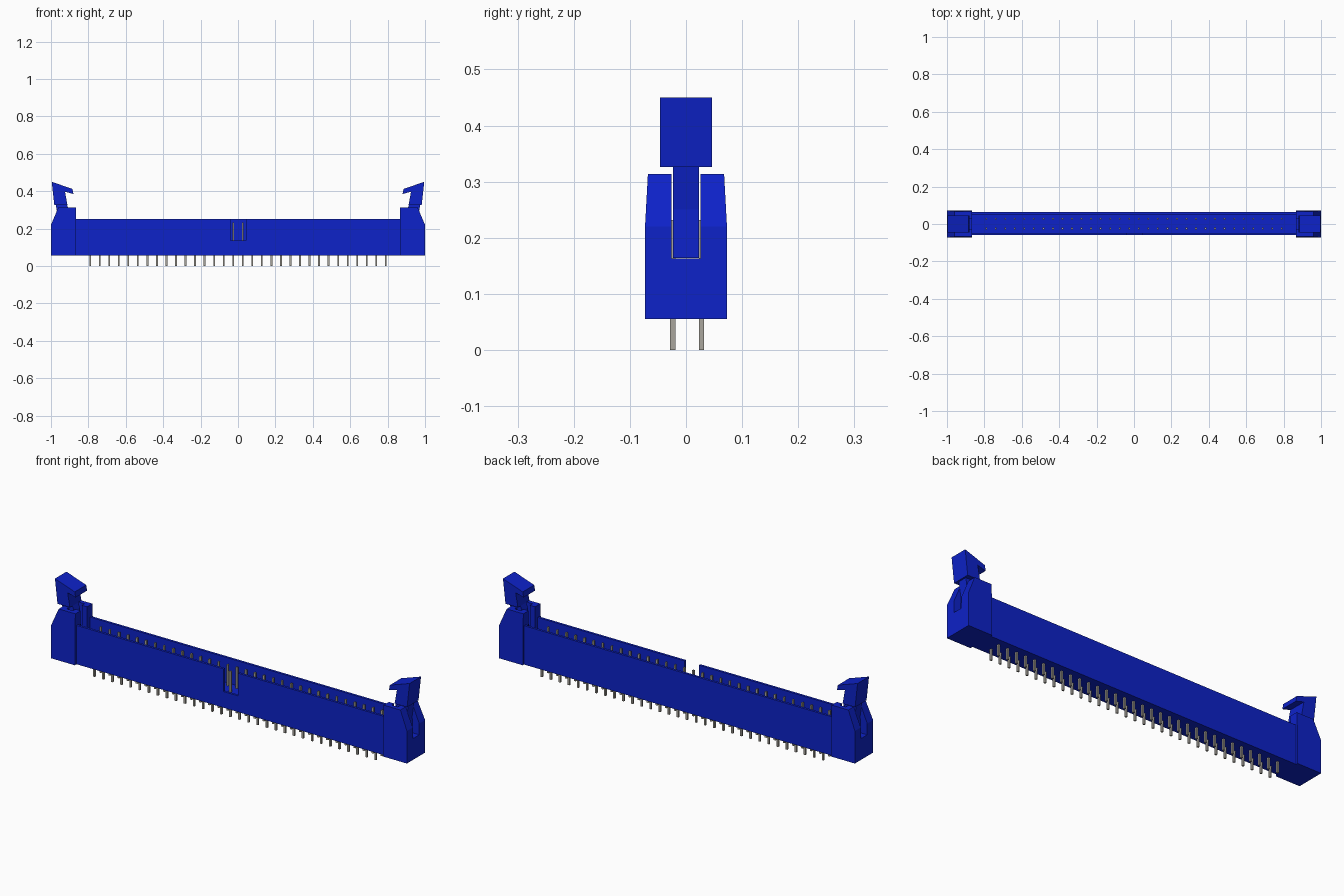
import bpy, bmesh
from mathutils import Vector

if "Cube" in bpy.data.objects:
    bpy.data.objects.remove(bpy.data.objects["Cube"], do_unlink=True)


def material(name, rgb, metallic=0.0):
    m = bpy.data.materials.new(name)
    m.use_nodes = True
    m.diffuse_color = (*rgb, 1)
    bsdf = next(n for n in m.node_tree.nodes if n.type == 'BSDF_PRINCIPLED')
    bsdf.inputs["Base Color"].default_value = (*rgb, 1)
    bsdf.inputs["Metallic"].default_value = metallic
    return m


BLUE = material("blue_plastic", (0.004, 0.016, 0.58))
GREY = material("pin_metal", (0.40, 0.38, 0.34))


def finish(name, bm, mat):
    bmesh.ops.recalc_face_normals(bm, faces=bm.faces)
    mesh = bpy.data.meshes.new(name)
    bm.to_mesh(mesh)
    bm.free()
    mesh.materials.append(mat)
    ob = bpy.data.objects.new(name, mesh)
    bpy.context.collection.objects.link(ob)
    return ob


def add_box(bm, x, y, z):
    """Box from (min, max) ranges on each axis."""
    verts = bmesh.ops.create_cube(bm, size=1)["verts"]
    for v in verts:
        v.co = Vector([r[0] if c < 0 else r[1] for c, r in zip(v.co, (x, y, z))])


def add_prism(bm, profile, half_y):
    """Extrude an x-z profile symmetrically along y."""
    verts = [bm.verts.new((x, -half_y, z)) for x, z in profile]
    face = bm.faces.new(verts)
    out = bmesh.ops.extrude_face_region(bm, geom=[face])["geom"]
    for v in out:
        if isinstance(v, bmesh.types.BMVert):
            v.co.y = half_y


def cut(ob, x, y, z):
    """Subtract a box from an object."""
    bm = bmesh.new()
    add_box(bm, x, y, z)
    cutter = finish("cutter", bm, BLUE)
    cutter.hide_render = True
    mod = ob.modifiers.new("cut", 'BOOLEAN')
    mod.operation = 'DIFFERENCE'
    mod.solver = 'EXACT'
    mod.object = cutter
    bpy.context.view_layer.objects.active = ob
    bpy.ops.object.modifier_apply(modifier=mod.name)
    bpy.data.objects.remove(cutter, do_unlink=True)


def mirrored(name, build):
    """Make the left (+x) part and its right (-x) twin."""
    for side, sign in (("left", 1), ("right", -1)):
        ob = build(f"{side}_{name}")
        for v in ob.data.vertices:
            v.co.x *= sign
        if sign < 0:
            ob.data.flip_normals()


# Long open-topped housing with a key notch in the front wall
bm = bmesh.new()
add_box(bm, (-0.87, 0.87), (-0.059, 0.063), (0.055, 0.252))
housing = finish("housing", bm, BLUE)
cut(housing, (-0.9, 0.9), (-0.047, 0.051), (0.125, 0.3))
cut(housing, (-0.04, 0.042), (-0.1, -0.03), (0.137, 0.3))


# End towers: chamfered outside, tapered at the top, slotted for the latch
def end_tower(name):
    bm = bmesh.new()
    add_prism(bm, [(0.866, 0.055), (1.0, 0.055), (1.0, 0.22),
                   (0.96, 0.314), (0.866, 0.314), (0.866, 0.22)], 0.073)
    for v in bm.verts:
        if v.co.z > 0.3:
            v.co.y *= 0.93
    ob = finish(name, bm, BLUE)
    cut(ob, (0.8, 1.1), (-0.026, 0.026), (0.163, 0.4))
    # wider pivot pocket
    cut(ob, (0.895, 0.93), (-0.046, 0.046), (0.2, 0.4))
    return ob


mirrored("end_tower", end_tower)


# Ejector latches: narrow stem and wide hooked head
def latch_stem(name):
    bm = bmesh.new()
    add_prism(bm, [(0.885, 0.164), (0.965, 0.164), (0.962, 0.25), (0.975, 0.335),
                   (0.925, 0.36), (0.905, 0.30), (0.90, 0.22)], 0.0235)
    return finish(name, bm, BLUE)


def latch_head(name):
    bm = bmesh.new()
    add_prism(bm, [(0.912, 0.326), (0.982, 0.326), (0.996, 0.45), (0.885, 0.412),
                   (0.88, 0.385), (0.925, 0.397)], 0.046)
    return finish(name, bm, BLUE)


mirrored("latch_stem", latch_stem)
mirrored("latch_head", latch_head)

# Two rows of square contact pins
COUNT, PITCH, R = 32, 0.051, 0.0047
for row, y in (("front", -0.0235), ("back", 0.0275)):
    bm = bmesh.new()
    for i in range(COUNT):
        x = (i - (COUNT - 1) / 2) * PITCH
        add_box(bm, (x - R, x + R), (y - R, y + R), (0.0, 0.232))
    finish(f"{row}_pins", bm, GREY)
